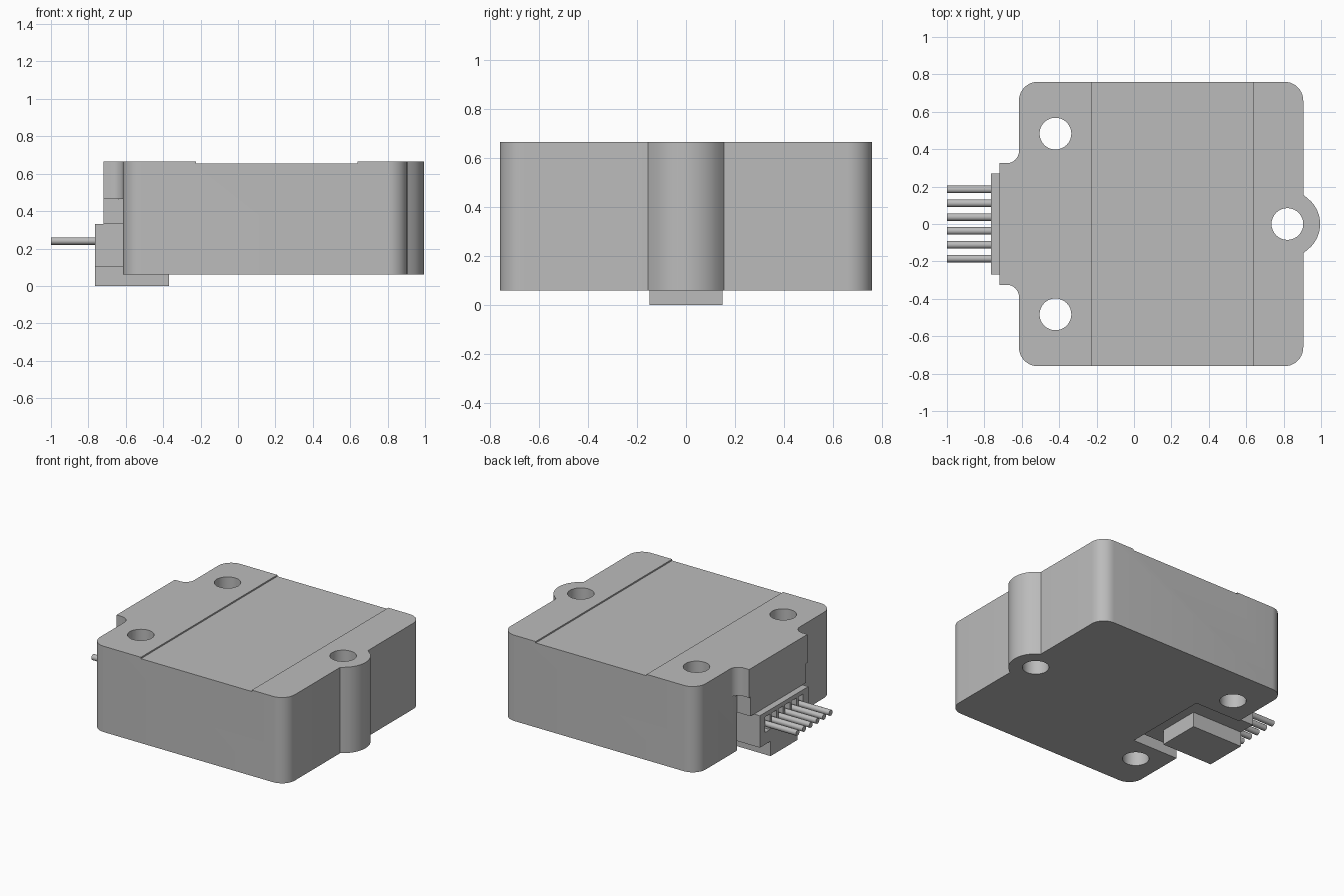
import bpy
import bmesh
from math import cos, sin, radians

cube = bpy.data.objects.get("Cube")
if cube:
    bpy.data.objects.remove(cube, do_unlink=True)

grey = bpy.data.materials.new("mid_grey")
grey.use_nodes = True
COLOUR = (0.5, 0.5, 0.5, 1)
grey.diffuse_color = COLOUR
grey.node_tree.nodes["Principled BSDF"].inputs["Base Color"].default_value = COLOUR


def arc(cx, cy, r, start, end, steps=10):
    """Points along a circular arc, angles in degrees."""
    angles = [radians(start + (end - start) * i / steps) for i in range(steps + 1)]
    return [(cx + r * cos(a), cy + r * sin(a)) for a in angles]


def prism(name, outline, z0, z1):
    """Extrude a counter-clockwise outline upward."""
    bm = bmesh.new()
    base = bm.faces.new([bm.verts.new((x, y, z0)) for x, y in outline])
    top = bmesh.ops.extrude_face_region(bm, geom=[base])["geom"]
    verts = [v for v in top if isinstance(v, bmesh.types.BMVert)]
    bmesh.ops.translate(bm, verts=verts, vec=(0, 0, z1 - z0))
    bmesh.ops.recalc_face_normals(bm, faces=bm.faces)
    mesh = bpy.data.meshes.new(name)
    bm.to_mesh(mesh)
    bm.free()
    mesh.materials.append(grey)
    obj = bpy.data.objects.new(name, mesh)
    bpy.context.collection.objects.link(obj)
    return obj


def box(name, x0, x1, y0, y1, z0, z1):
    return prism(name, [(x0, y0), (x1, y0), (x1, y1), (x0, y1)], z0, z1)


def activate(obj):
    bpy.ops.object.select_all(action="DESELECT")
    obj.select_set(True)
    bpy.context.view_layer.objects.active = obj


def combine(target, tool, operation):
    """Apply a boolean and remove the tool object."""
    activate(target)
    mod = target.modifiers.new("boolean", "BOOLEAN")
    mod.operation = operation
    mod.solver = "EXACT"
    mod.object = tool
    bpy.ops.object.modifier_apply(modifier=mod.name)
    bpy.data.objects.remove(tool, do_unlink=True)


def smooth(obj):
    activate(obj)
    bpy.ops.object.shade_smooth_by_angle(angle=radians(30))


# Main block with rounded corners and a mounting ear
LEFT, RIGHT, SIDE, R = -0.615, 0.905, 0.76, 0.1
BOTTOM, TOP = 0.06, 0.665
outline = [(RIGHT, -0.155), (0.925, -0.14)]
outline += arc(0.82, 0, 0.175, -43, 43, 16)
outline += [(0.925, 0.14), (RIGHT, 0.155)]
outline += arc(RIGHT - R, SIDE - R, R, 0, 90)
outline += arc(LEFT + R, SIDE - R, R, 90, 180)
outline += arc(LEFT + R, R - SIDE, R, 180, 270)
outline += arc(RIGHT - R, R - SIDE, R, 270, 360)
body = prism("housing_body", outline, BOTTOM, TOP)

# Overhanging tab with filleted roots above the connector
F = 0.065
tab = [(-0.5, 0.325 + F)] + arc(LEFT - F, 0.325 + F, F, 0, -90, 8)
tab += [(-0.72, 0.325)]
tab += [(x, -y) for x, y in reversed(tab)]
combine(body, prism("tab", tab, 0.465, TOP), "UNION")
combine(body, box("tab_lower", -0.72, -0.4, -0.31, 0.31, 0.33, 0.5), "UNION")

# Connector slot in the underside and shallow panel on top
combine(body, box("slot", -0.8, -0.26, -0.31, 0.31, 0, 0.33), "DIFFERENCE")
combine(body, box("panel_recess", -0.225, 0.64, -1, 1, 0.655, 0.8), "DIFFERENCE")

# Mounting holes
for x, y in ((-0.42, 0.483), (-0.42, -0.483), (0.82, 0)):
    hole = prism("hole", arc(x, y, 0.085, 0, 360, 32)[:-1], -0.1, 1)
    combine(body, hole, "DIFFERENCE")
smooth(body)

# Connector shell with one socket per pin, and its key plate below
shell = box("connector_shell", -0.765, -0.275, -0.27, 0.27, 0.105, 0.33)
key = box("connector_key", -0.765, -0.37, -0.15, 0.15, 0, 0.105)
pin_rows = [(i - 2.5) * 0.074 for i in range(6)]
for y in pin_rows:
    socket = box("socket", -0.8, -0.6, y - 0.027, y + 0.027, 0.19, 0.3)
    combine(shell, socket, "DIFFERENCE")

# Connector pins
for i, y in enumerate(pin_rows):
    bpy.ops.mesh.primitive_cylinder_add(
        vertices=20, radius=0.02, depth=0.42,
        location=(-0.79, y, 0.24), rotation=(0, radians(90), 0))
    pin = bpy.context.object
    pin.name = f"pin_{i + 1}"
    pin.data.materials.append(grey)
    smooth(pin)
